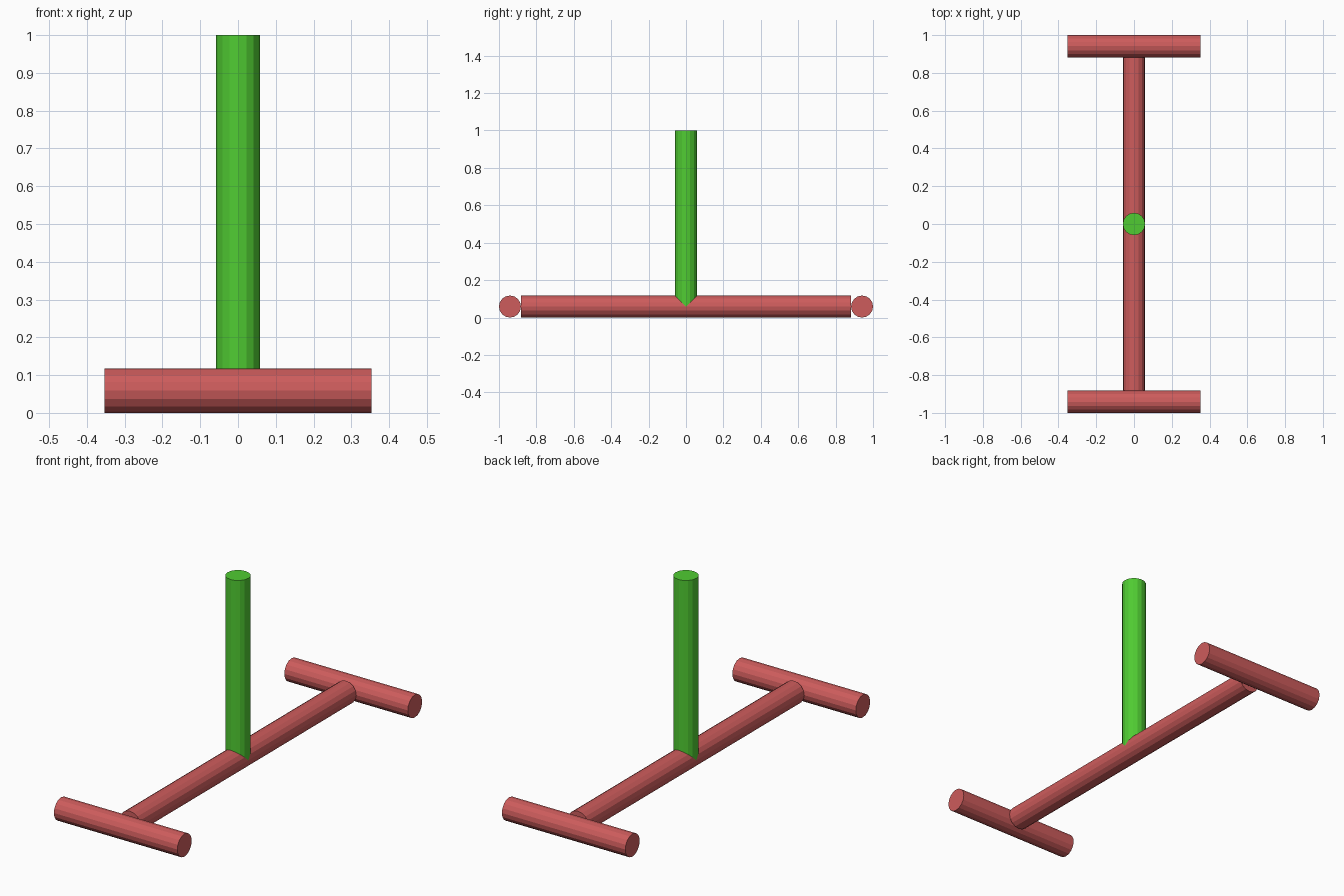
import bpy, math

if "Cube" in bpy.data.objects:
    bpy.data.objects.remove(bpy.data.objects["Cube"])

R = 0.0588      # shared tube radius
SIDES = 16


def material(name, color):
    m = bpy.data.materials.new(name)
    m.diffuse_color = (*color, 1)
    m.use_nodes = True
    m.node_tree.nodes["Principled BSDF"].inputs["Base Color"].default_value = m.diffuse_color
    return m


red = material("soft red", (0.61, 0.107, 0.107))
green = material("leaf green", (0.08, 0.60, 0.032))


def tube(name, length, location, rotation, mat):
    bpy.ops.mesh.primitive_cylinder_add(vertices=SIDES, radius=R, depth=length,
                                        location=location, rotation=rotation)
    ob = bpy.context.object
    ob.name = name
    ob.data.materials.append(mat)
    return ob


# cross bars at both ends of the base
for side, y in (("front", -0.9412), ("back", 0.9412)):
    tube(side + "_foot_bar", 0.7059, (0, y, R), (0, math.pi / 2, 0), red)

# long base beam touching both bars
tube("base_beam", 1.7647, (0, 0, R), (math.pi / 2, 0, 0), red)

# upright post, starting at the beam's centre line
tube("upright_post", 1 - R, (0, 0, (1 + R) / 2), (0, 0, 0), green)
